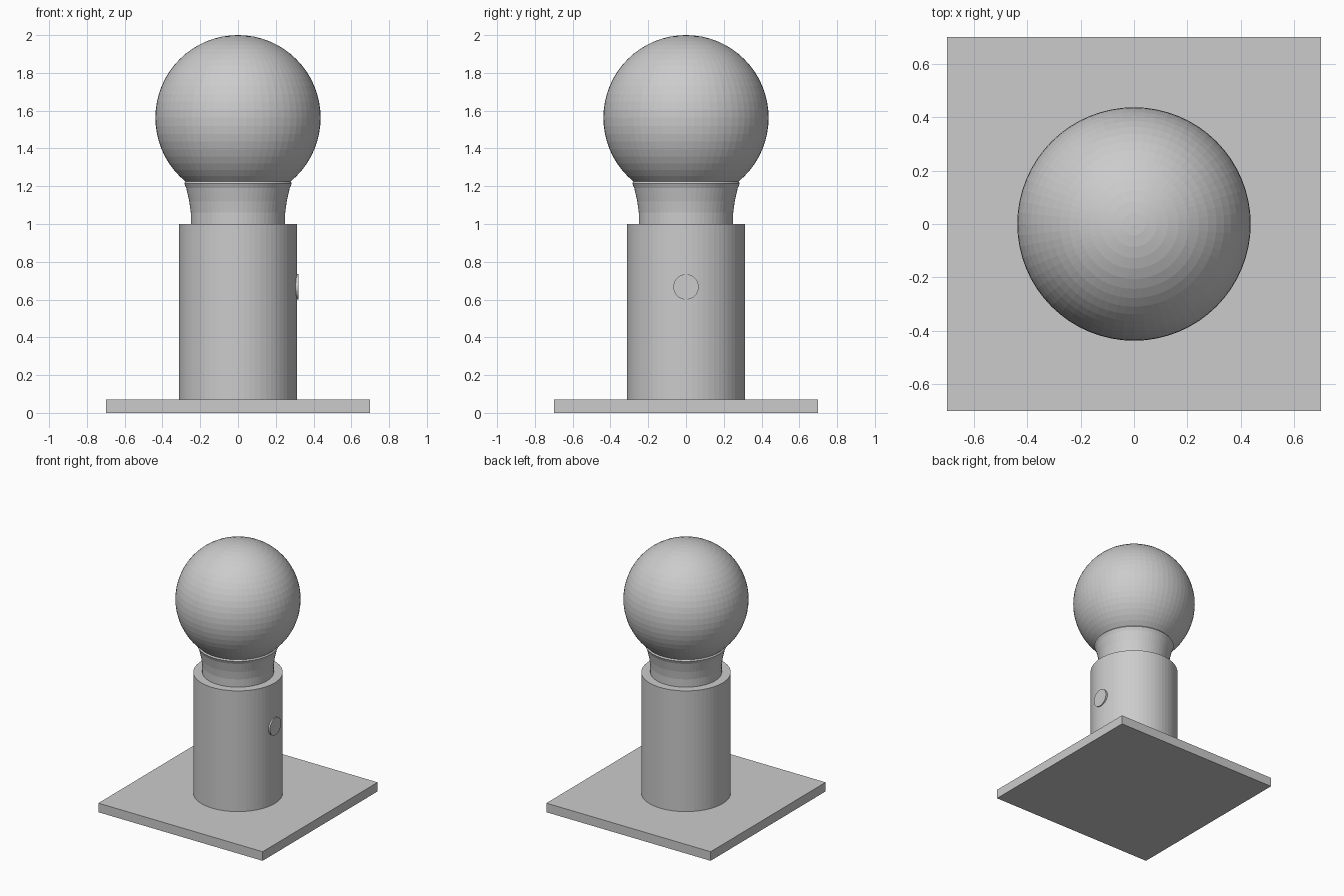
import bpy, bmesh, math
from mathutils import Matrix

old = bpy.data.objects.get("Cube")
if old:
    bpy.data.objects.remove(old, do_unlink=True)

SIDES = 64

# One plain grey for the whole lamp
grey = bpy.data.materials.new("plain grey")
grey.use_nodes = True
colour = (0.6, 0.6, 0.6, 1)
grey.diffuse_color = colour
grey.node_tree.nodes["Principled BSDF"].inputs["Base Color"].default_value = colour


def add_part(name, bm):
    bmesh.ops.recalc_face_normals(bm, faces=bm.faces)
    mesh = bpy.data.meshes.new(name)
    bm.to_mesh(mesh)
    bm.free()
    mesh.materials.append(grey)
    obj = bpy.data.objects.new(name, mesh)
    bpy.context.collection.objects.link(obj)
    return obj


def cylinder(name, radius, depth, matrix):
    bm = bmesh.new()
    bmesh.ops.create_cone(bm, cap_ends=True, segments=SIDES, radius1=radius,
                          radius2=radius, depth=depth, matrix=matrix)
    return add_part(name, bm)


def lathe(name, profile):
    bm = bmesh.new()
    verts = [bm.verts.new((r, 0, z)) for r, z in profile]
    edges = [bm.edges.new(pair) for pair in zip(verts, verts[1:])]
    bmesh.ops.spin(bm, geom=verts + edges, cent=(0, 0, 0), axis=(0, 0, 1),
                   angle=math.tau, steps=SIDES)
    bmesh.ops.remove_doubles(bm, verts=bm.verts, dist=0.0001)
    return add_part(name, bm)


# Square base plate
bm = bmesh.new()
bmesh.ops.create_cube(bm, size=1, matrix=Matrix.Translation((0, 0, 0.035))
                      @ Matrix.Diagonal((1.4, 1.4, 0.07, 1)))
add_part("base_plate", bm)

# Cylindrical stand
cylinder("stand", 0.3125, 0.93, Matrix.Translation((0, 0, 0.535)))

# Round switch button on the left side
cylinder("switch_button", 0.067, 0.04,
         Matrix.Translation((0.3, 0, 0.667)) @ Matrix.Rotation(math.pi / 2, 4, 'Y'))

# Bulb: short neck flaring into a globe
R, CENTRE, RINGS = 0.4375, 1.5625, 32
profile = [(0, 0.95), (0.25, 0.95), (0.25, 1.06), (0.258, 1.12), (0.274, 1.19), (0.285, 1.215)]
for i in range(7, RINGS + 1):
    a = math.pi * i / RINGS
    profile.append((R * math.sin(a), CENTRE - R * math.cos(a)))
lathe("bulb", profile)
